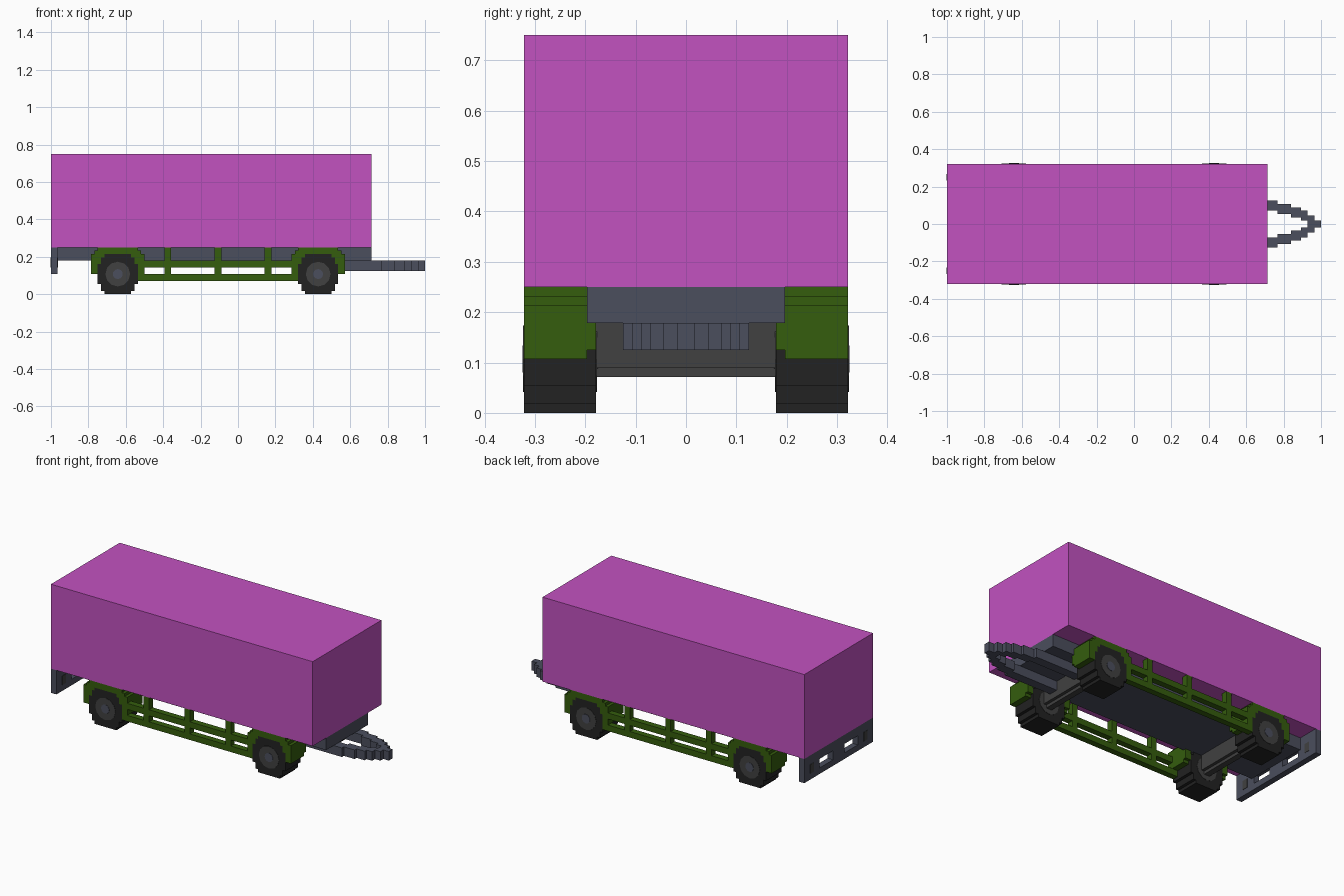
import bpy
import bmesh
import math
from mathutils import Matrix, Vector

if "Cube" in bpy.data.objects:
    bpy.data.objects.remove(bpy.data.objects["Cube"])

U = 2 / 112  # one block of the grid


def material(name, rgb):
    m = bpy.data.materials.new(name)
    m.use_nodes = True
    m.diffuse_color = (*rgb, 1)
    m.node_tree.nodes["Principled BSDF"].inputs["Base Color"].default_value = (*rgb, 1)
    return m


MAGENTA = material("magenta", (.54, .084, .53))
GREEN = material("green", (.035, .11, .004))
SLATE = material("slate", (.07, .077, .11))
GREY = material("dark grey", (.052, .052, .052))
BLACK = material("tyre black", (.016, .016, .016))


def finish(name, bm, mat):
    mesh = bpy.data.meshes.new(name)
    bm.to_mesh(mesh)
    bm.free()
    mesh.materials.append(mat)
    ob = bpy.data.objects.new(name, mesh)
    bpy.context.collection.objects.link(ob)
    return ob


def blocks(name, mat, boxes):
    """Join boxes given as (x0, x1, y0, y1, z0, z1) in grid blocks."""
    bm = bmesh.new()
    for x0, x1, y0, y1, z0, z1 in boxes:
        mid = Vector((x0 + x1, y0 + y1, z0 + z1)) * U / 2
        size = Vector((x1 - x0, y1 - y0, z1 - z0)) * U
        bmesh.ops.create_cube(bm, size=1,
                              matrix=Matrix.Translation(mid) @ Matrix.Diagonal((*size, 1)))
    return finish(name, bm, mat)


def both(boxes):
    """Add the copies mirrored across y."""
    return boxes + [(a, b, -d, -c, e, f) for a, b, c, d, e, f in boxes]


def disc(name, mat, x, y, z, radius, depth):
    bm = bmesh.new()
    place = Matrix.Translation(Vector((x, y, z)) * U) @ Matrix.Rotation(math.pi / 2, 4, 'X')
    bmesh.ops.create_cone(bm, cap_ends=True, segments=12, radius1=radius * U,
                          radius2=radius * U, depth=depth * U, matrix=place)
    return finish(name, bm, mat)


# Cargo box and chassis
blocks("cargo_box", MAGENTA, [(-56, 40, -18, 18, 14, 42)])
blocks("chassis", SLATE, [(-54, 40, -11, 11, 10, 14)])

# Rear bumper: rails and uprights leave two openings
blocks("rear_bumper", SLATE, both([
    (-56, -54, 0, 18, 11, 14),
    (-56, -54, 0, 18, 6, 8),
    (-56, -54, 0, 3, 8, 11),
    (-56, -54, 10, 18, 8, 11),
]))
blocks("rear_lamps", GREY, both([(-56.1, -53.9, 13, 15, 8, 11)]))

# Stepped drawbar narrowing to the coupling
blocks("drawbar", SLATE, both([
    (24, 43, 4, 7, 7, 10),
    (43, 47, 3, 6, 7, 10),
    (47, 50, 2, 5, 7, 10),
    (50, 52, 1, 4, 7, 10),
    (52, 54, 0, 2.5, 7, 10),
    (54, 56, 0, 1, 7, 10),
]))

# Running gear, repeated for each axle
TYRE_ROWS = [(0, 1, 4), (1, 3, 5), (3, 9, 6), (9, 11, 5), (11, 12, 4)]
for label, cx in (("rear", -36), ("front", 24)):
    blocks(label + "_axle", GREY, [
        (cx - 2, cx + 2, -10, 10, 5, 7),
        (cx - 1, cx + 1, -10, 10, 4, 8),
        (cx - 2, cx + 2, -10, 10, 7, 10),
    ])
    for side, s in (("left", 1), ("right", -1)):
        name = label + "_" + side

        def across(a, b):
            return (a, b) if s > 0 else (-b, -a)

        blocks(name + "_tyre", BLACK,
               [(cx - w, cx + w, *across(10, 18), a, b) for a, b, w in TYRE_ROWS])
        disc(name + "_hub", GREY, cx, s * 14, 6, 3.7, 8.2)
        disc(name + "_hub_cap", SLATE, cx, s * 14, 6, 1.5, 8.4)

        # Mudguard: stepped top with legs fitted around the tyre
        arch = [(cx - 7, cx + 7, *across(11, 18), 12, 13),
                (cx - 6, cx + 6, *across(11, 18), 13, 14)]
        for inner, z0, z1 in ((6, 6, 9), (5, 9, 11), (4, 11, 12)):
            arch.append((cx - 8, cx - inner, *across(11, 18), z0, z1))
            arch.append((cx + inner, cx + 8, *across(11, 18), z0, z1))
        for end in (-1, 1):
            x0, x1 = sorted((cx + end * 6, cx + end * 8))
            arch.append((x0, x1, *across(10, 11), 7, 10))
        blocks(name + "_mudguard", GREEN, arch)

# Side guards: two rails and three posts on each side
blocks("side_guards", GREEN, both(
    [(-28, 16, 16, 18, 8, 10), (-30, 18, 16, 18, 4, 6)]
    + [(x, x + 2, 16, 18, 4, 14) for x in (-22, -7, 8)]))
